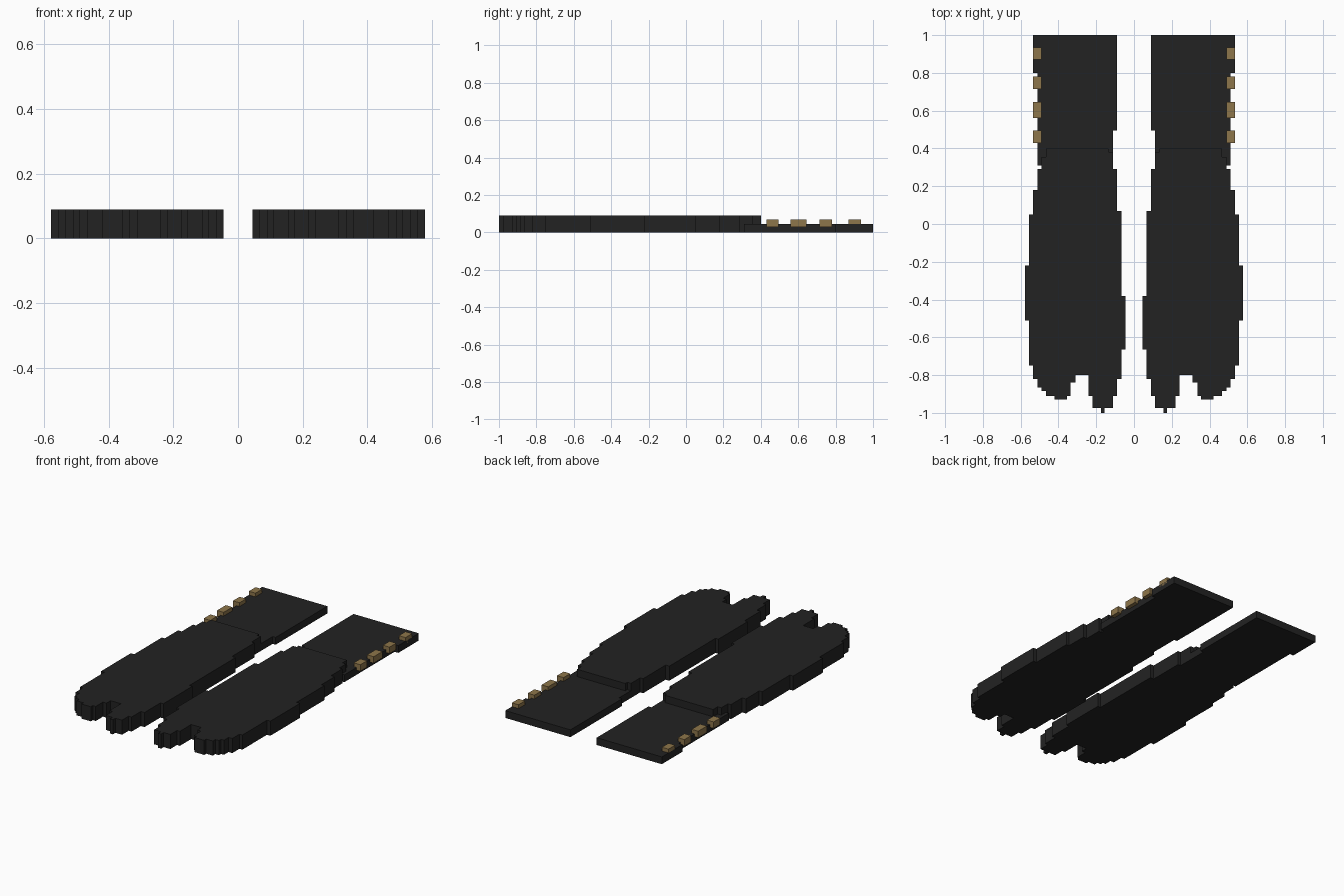
import bpy, bmesh

if "Cube" in bpy.data.objects:
    bpy.data.objects.remove(bpy.data.objects["Cube"])


def material(name, rgb):
    m = bpy.data.materials.new(name)
    m.diffuse_color = (*rgb, 1)
    m.use_nodes = True
    m.node_tree.nodes["Principled BSDF"].inputs["Base Color"].default_value = m.diffuse_color
    return m


BLACK = material("black cloth", (0.0165, 0.0165, 0.0165))
BRASS = material("brass", (0.27, 0.18, 0.07))


def stepped(start, steps):
    """Stair outline: each step is (x, y to run to at that x)."""
    pts, y = [], start
    for x, y_end in steps:
        pts += [(x, y), (x, y_end)]
        y = y_end
    return pts


def slab(name, outline, z0, z1, side, mat):
    bm = bmesh.new()
    face = bm.faces.new([bm.verts.new((side * x, y, z0)) for x, y in outline])
    top = bmesh.ops.extrude_face_region(bm, geom=[face])["geom"]
    bmesh.ops.translate(bm, vec=(0, 0, z1 - z0),
                        verts=[v for v in top if isinstance(v, bmesh.types.BMVert)])
    bmesh.ops.recalc_face_normals(bm, faces=bm.faces)
    me = bpy.data.meshes.new(name)
    bm.to_mesh(me)
    bm.free()
    me.materials.append(mat)
    ob = bpy.data.objects.new(name, me)
    bpy.context.collection.objects.link(ob)


# Foot outline: inner edge, big toe, toe split, small toes, outer edge
FOOT = stepped(0.40, [
    (0.135, 0.38), (0.11, 0.29), (0.09, 0.07), (0.065, -0.38), (0.045, -0.665),
    (0.065, -0.82), (0.09, -0.91), (0.11, -0.975), (0.155, -1.0)])
FOOT += stepped(-1.0, [
    (0.175, -0.975), (0.22, -0.91), (0.24, -0.80),
    (0.31, -0.84), (0.335, -0.91), (0.355, -0.93),
    (0.42, -0.91), (0.465, -0.885), (0.49, -0.865), (0.51, -0.82), (0.535, -0.75),
    (0.555, -0.51), (0.578, -0.22), (0.555, 0.05), (0.535, 0.18), (0.51, 0.29),
    (0.49, 0.355), (0.465, 0.40)])

# Ankle cuff outline
CUFF = stepped(1.0, [(0.09, 0.495), (0.11, 0.31)])
CUFF += stepped(0.31, [(0.51, 0.80), (0.535, 1.0)])

CLASPS = [(0.43, 0.495), (0.56, 0.645), (0.715, 0.78), (0.87, 0.935)]

for side, label in ((-1, "left"), (1, "right")):
    slab(label + "_split_toe_foot", FOOT, 0, 0.09, side, BLACK)
    slab(label + "_ankle_cuff", CUFF, 0, 0.045, side, BLACK)
    for i, (a, b) in enumerate(CLASPS):
        box = [(0.49, a), (0.535, a), (0.535, b), (0.49, b)]
        slab(f"{label}_clasp_{i + 1}", box, 0.028, 0.068, side, BRASS)
